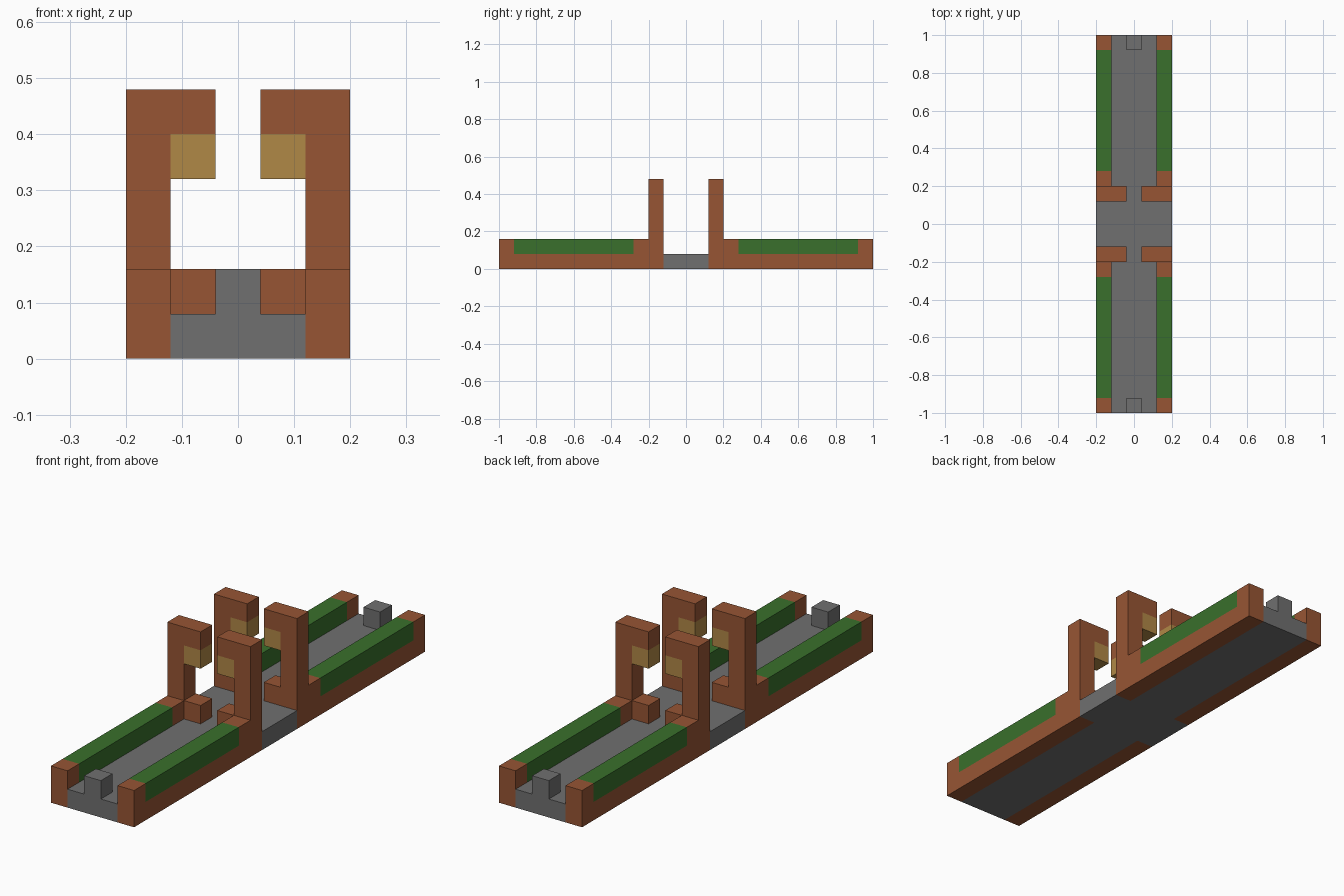
import bpy, bmesh
from mathutils import Vector

cube = bpy.data.objects.get("Cube")
if cube:
    bpy.data.objects.remove(cube, do_unlink=True)

U = 0.08  # one block unit; all dimensions below are in blocks


def material(name, rgb):
    m = bpy.data.materials.new(name)
    m.use_nodes = True
    m.diffuse_color = (*rgb, 1)
    bsdf = next(n for n in m.node_tree.nodes if n.type == "BSDF_PRINCIPLED")
    bsdf.inputs["Base Color"].default_value = (*rgb, 1)
    return m


brown = material("brick brown", (0.31, 0.091, 0.034))
grey = material("stone grey", (0.162, 0.162, 0.162))
green = material("hedge green", (0.041, 0.162, 0.025))
gold = material("lamp gold", (0.434, 0.246, 0.061))


def extrude(name, profile, axis, start, end, mat, mirror=(True, True)):
    """Extrude a 2D profile along an axis, then mirror it across x and y."""
    def point(a, b):
        co = [a, b]
        co.insert(axis, start)
        return Vector(co) * U

    bm = bmesh.new()
    face = bm.faces.new([bm.verts.new(point(a, b)) for a, b in profile])
    offset = Vector((0, 0, 0))
    offset[axis] = (end - start) * U
    extruded = bmesh.ops.extrude_face_region(bm, geom=[face], use_keep_orig=True)
    verts = [g for g in extruded["geom"] if isinstance(g, bmesh.types.BMVert)]
    bmesh.ops.translate(bm, verts=verts, vec=offset)
    bmesh.ops.recalc_face_normals(bm, faces=bm.faces)
    mesh = bpy.data.meshes.new(name)
    bm.to_mesh(mesh)
    bm.free()
    mesh.materials.append(mat)
    ob = bpy.data.objects.new(name, mesh)
    bpy.context.collection.objects.link(ob)
    if any(mirror):
        mod = ob.modifiers.new("Mirror", "MIRROR")
        mod.use_axis = (*mirror, False)
        mod.use_mirror_merge = False
    return ob


def rect(a0, b0, a1, b1):
    return [(a0, b0), (a1, b0), (a1, b1), (a0, b1)]


X, Y, Z = range(3)
END = 12.5  # half length of the bridge

# Deck: a long strip that widens to the full width at the crossing
quarter = [(1.5, -END), (1.5, -1.5), (2.5, -1.5)]
right = quarter + [(x, -y) for x, y in reversed(quarter)]
deck = right + [(-x, -y) for x, y in right]
extrude("deck", deck, Z, 0, 1, grey, (False, False))

# Small post in the middle of each end
extrude("end_post", rect(-0.5, 1, 0.5, 2), Y, END - 1, END, grey, (False, True))

# Side walls with a planting trough between two raised ends
trough = [(2.5, 0), (END, 0), (END, 2), (END - 1, 2),
          (END - 1, 1), (3.5, 1), (3.5, 2), (2.5, 2)]
extrude("side_wall", trough, X, 1.5, 2.5, brown)
extrude("hedge", rect(3.5, 1, END - 1, 2), X, 1.5, 2.5, green)

# Gate pillars with an overhanging arm and a low foot, lamp under the arm
pillar = [(2.5, 0), (2.5, 6), (0.5, 6), (0.5, 5), (1.5, 5),
          (1.5, 2), (0.5, 2), (0.5, 1), (1.5, 1), (1.5, 0)]
extrude("gate_pillar", pillar, Y, 1.5, 2.5, brown)
extrude("lamp", rect(0.5, 4, 1.5, 5), Y, 1.5, 2.5, gold)
